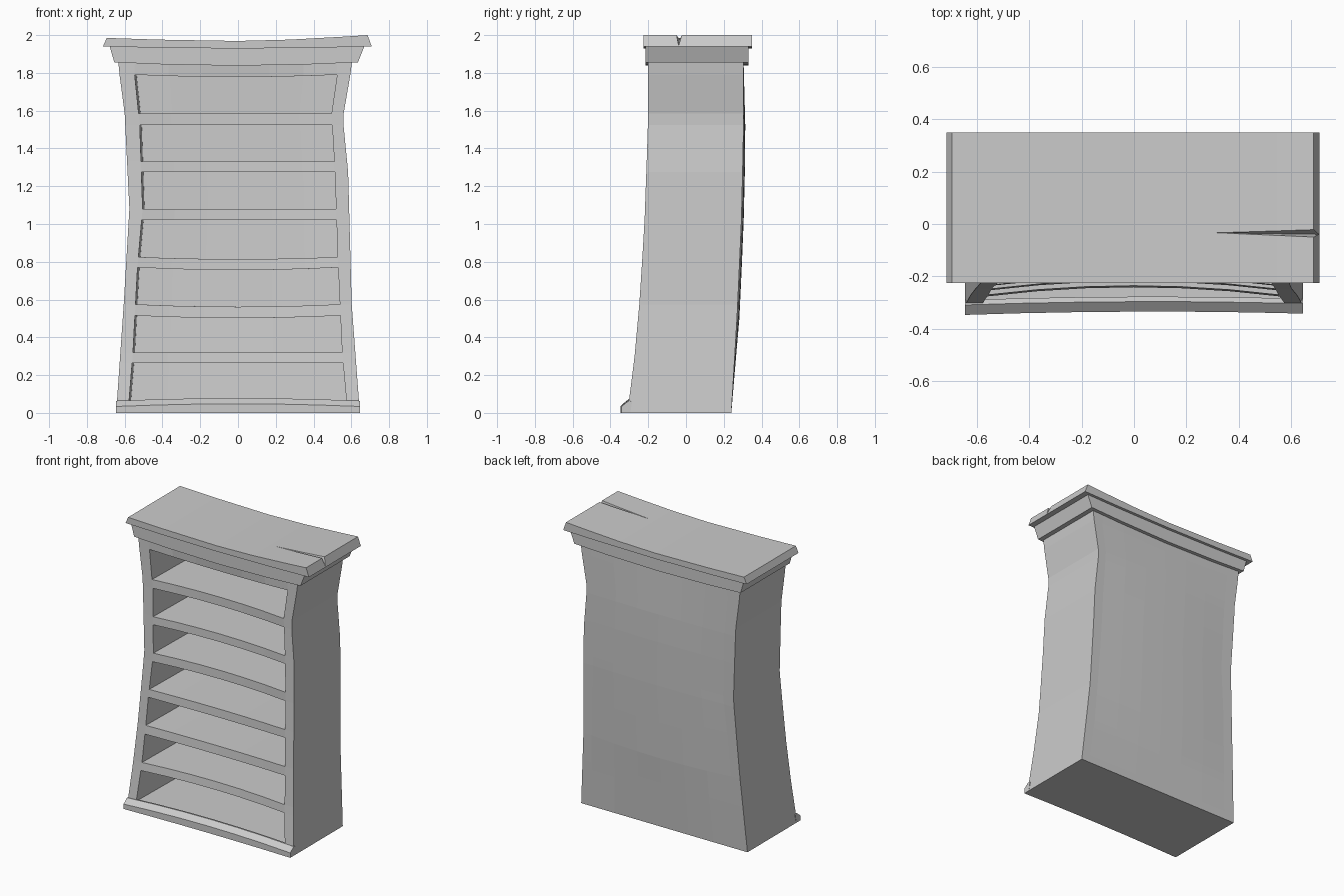
import bpy, bmesh

if "Cube" in bpy.data.objects:
    bpy.data.objects.remove(bpy.data.objects["Cube"])


def interp(t, keys):
    """Piecewise linear lookup in a short list of (position, value)."""
    for (a, va), (b, vb) in zip(keys, keys[1:]):
        if t <= b:
            return va + (vb - va) * max(0, t - a) / (b - a)
    return keys[-1][1]


def make_object(name, bm):
    bmesh.ops.recalc_face_normals(bm, faces=bm.faces)
    me = bpy.data.meshes.new(name)
    bm.to_mesh(me)
    bm.free()
    ob = bpy.data.objects.new(name, me)
    bpy.context.collection.objects.link(ob)
    return ob


def cell_mesh(name, size, solid, place):
    """Skin the solid cells of a grid; place() bends grid corners into shape."""
    bm = bmesh.new()
    verts = {}

    def vert(c):
        if c not in verts:
            verts[c] = bm.verts.new(place(*c))
        return verts[c]

    def filled(c):
        return all(0 <= c[a] < size[a] for a in range(3)) and solid(*c)

    for i in range(size[0]):
        for j in range(size[1]):
            for k in range(size[2]):
                if not filled((i, j, k)):
                    continue
                for axis in range(3):
                    for side in (0, 1):
                        n = [i, j, k]
                        n[axis] += 1 if side else -1
                        if filled(tuple(n)):
                            continue
                        ring = []
                        for p, q in ((0, 0), (1, 0), (1, 1), (0, 1)):
                            c = [i, j, k]
                            c[axis] += side
                            c[(axis + 1) % 3] += p
                            c[(axis + 2) % 3] += q
                            ring.append(vert(tuple(c)))
                        bm.faces.new(ring)
    return make_object(name, bm)


# Bookcase body: pinched sides, leaning back, seven open shelves
ROWS = [0, .055, .265, .32, .515, .575, .77, .825, 1.02, 1.08,
        1.275, 1.33, 1.525, 1.585, 1.79, 1.87]
LEFT = [(0, -.645), (.575, -.605), (1.08, -.575), (1.585, -.60), (1.85, -.635)]
RIGHT = [(0, .645), (.575, .602), (1.275, .583), (1.56, .555), (1.85, .605)]
IN_L = [(0, -.582), (.32, -.556), (.77, -.532), (1.08, -.505), (1.525, -.52), (1.79, -.547)]
IN_R = [(0, .58), (.32, .551), (.825, .528), (1.275, .513), (1.585, .495), (1.79, .525)]
FRONT = [(0, -.31), (.3, -.272), (.6, -.245), (1, -.22), (1.5, -.202), (1.85, -.20)]
BACK = [(0, .24), (.5, .27), (1, .293), (1.5, .305), (1.85, .305)]
SAG = [(.32, 0), (.515, -.013), (.77, -.014), (1.02, 0), (1.585, 0), (1.79, -.012), (1.87, -.015)]
BOW = [(0, .01), (.265, .035), (1.585, .03), (1.87, 0)]
BACK_BOW = [(0, 0), (.5, .012), (1.4, .012), (1.87, 0)]
SEG = 6


def body_place(i, j, k):
    z = ROWS[k]
    left, right = interp(z, IN_L), interp(z, IN_R)
    if j:
        left += .01
    if i == 0:
        x, u = interp(z, LEFT), -1
    elif i == SEG + 2:
        x, u = interp(z, RIGHT), 1
    else:
        t = (i - 1) / SEG
        x, u = left + (right - left) * t, 2 * t - 1
    arc = 1 - u * u
    if j == 0:
        y = interp(z, FRONT) + interp(z, BOW) * arc
    else:
        y = interp(z, BACK) + interp(z, BACK_BOW) * arc - (.04 if j == 1 else 0)
    return x, y, z + interp(z, SAG) * arc


cell_mesh("bookcase_body", (SEG + 2, 2, len(ROWS) - 1),
          lambda i, j, k: i in (0, SEG + 1) or j == 1 or k % 2 == 0, body_place)


# Sagging boards of the crown: two x ranges, a y range and two height curves
def board(name, xs, ys, heights, n=10):
    def place(i, j, k):
        x0, x1 = xs[k]
        t = i / n
        return x0 + (x1 - x0) * t, ys[j], interp(t, heights[k])
    return cell_mesh(name, (n, 1, 1), lambda i, j, k: True, place)


def sag(end, mid):
    return [(0, end), (.2, mid + (end - mid) * .4), (.5, mid),
            (.8, mid + (end - mid) * .4), (1, end)]


board("crown_moulding", [(-.655, .635), (-.68, .67)], (-.215, .33),
      [sag(1.856, 1.838), sag(1.943, 1.932)])
top = board("top_board", [(-.715, .708), (-.695, .686)], (-.225, .35),
            [sag(1.94, 1.929),
             [(0, 1.985), (.2, 1.976), (.5, 1.969), (.7, 1.976), (.9, 1.991), (1, 2.0)]])

# Split in the right end of the top board
bm = bmesh.new()
pts = [bm.verts.new(p) for p in ((.28, -.033, 1.981), (.75, -.056, 2.02),
                                 (.75, -.014, 2.02), (.75, -.04, 1.942))]
for f in ((0, 1, 2), (0, 1, 3), (0, 2, 3), (1, 2, 3)):
    bm.faces.new([pts[v] for v in f])
cutter = make_object("split_cutter", bm)
cutter.hide_render = True
cutter.display_type = 'WIRE'
mod = top.modifiers.new("split", 'BOOLEAN')
mod.operation = 'DIFFERENCE'
mod.solver = 'EXACT'
mod.object = cutter

# Chamfered foot rail along the front
RAIL = [(-.30, 0), (-.347, 0), (-.347, .034), (-.309, .064), (-.29, .06)]
bm = bmesh.new()
rings = []
for s in range(SEG + 1):
    u = 2 * s / SEG - 1
    arc = 1 - u * u
    lean = .005 * (u + 1) / 2 + .01 * arc
    rings.append([bm.verts.new((.645 * u, y + lean, z + (.014 * arc if z else 0)))
                  for y, z in RAIL])
for a, b in zip(rings, rings[1:]):
    for m in range(len(RAIL)):
        n = (m + 1) % len(RAIL)
        bm.faces.new((a[m], a[n], b[n], b[m]))
bm.faces.new(rings[0])
bm.faces.new(rings[-1])
make_object("foot_rail", bm)
